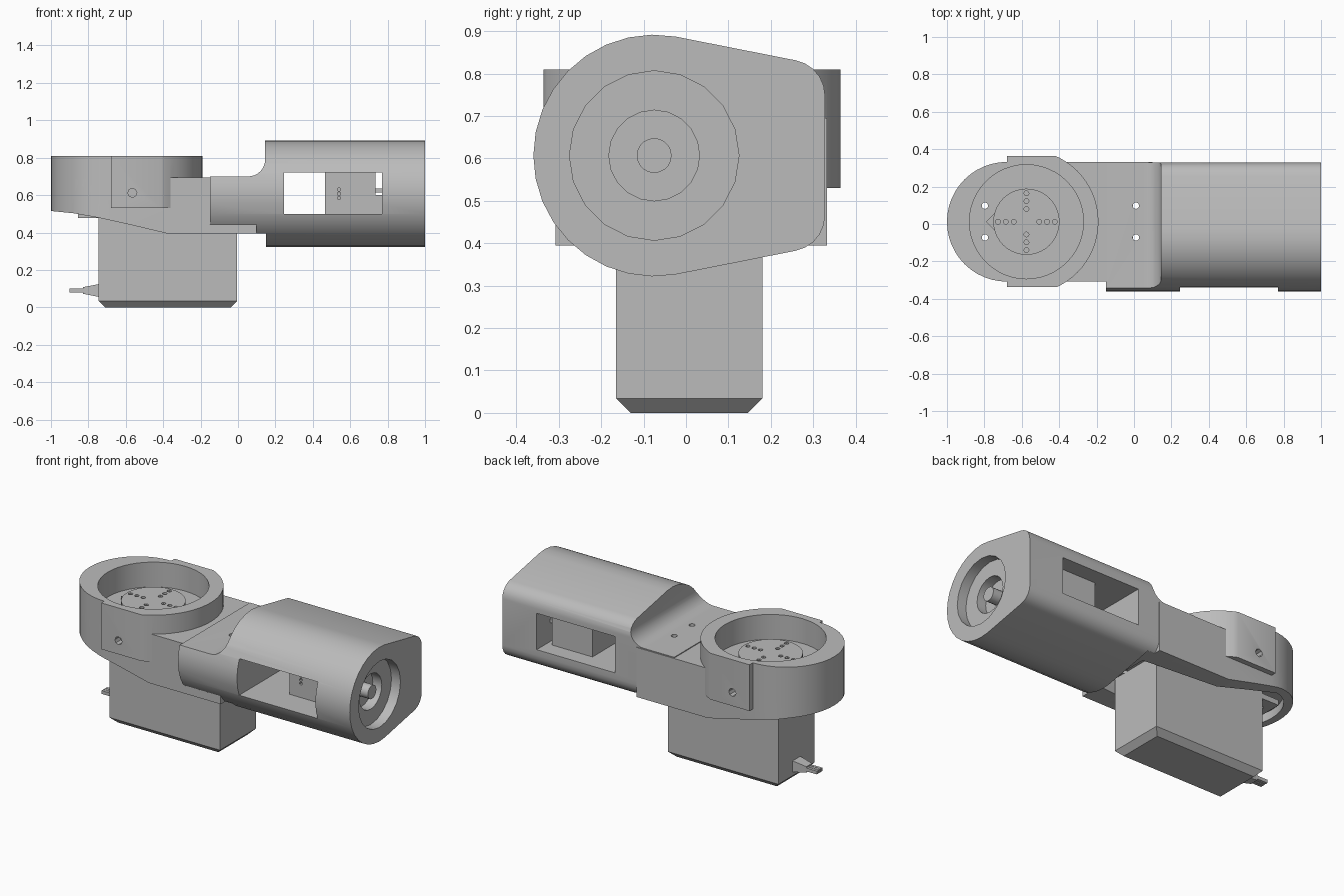
import bpy, bmesh
from math import sin, cos, pi, radians
from mathutils import Vector

cube = bpy.data.objects.get("Cube")
if cube:
    bpy.data.objects.remove(cube, do_unlink=True)

grey = bpy.data.materials.new("plain grey")
grey.use_nodes = True
grey.diffuse_color = (0.5, 0.5, 0.5, 1)
grey.node_tree.nodes["Principled BSDF"].inputs["Base Color"].default_value = (0.5, 0.5, 0.5, 1)

PLACE = {"x": lambda p, d: (d, p[0], p[1]),
         "y": lambda p, d: (p[0], d, p[1]),
         "z": lambda p, d: (p[0], p[1], d)}


def arc(cx, cy, r, a, b, n):
    steps = [radians(a + (b - a) * i / n) for i in range(n + 1)]
    return [(cx + r * cos(t), cy + r * sin(t)) for t in steps]


def prism(name, pts, axis, low, high):
    """Extrude a flat outline along an axis."""
    bm = bmesh.new()
    ends = [[bm.verts.new(PLACE[axis](p, d)) for p in pts] for d in (low, high)]
    for ring in ends:
        bm.faces.new(ring)
    n = len(pts)
    for i in range(n):
        j = (i + 1) % n
        bm.faces.new((ends[0][i], ends[0][j], ends[1][j], ends[1][i]))
    bmesh.ops.recalc_face_normals(bm, faces=bm.faces)
    mesh = bpy.data.meshes.new(name)
    bm.to_mesh(mesh)
    bm.free()
    mesh.materials.append(grey)
    obj = bpy.data.objects.new(name, mesh)
    bpy.context.collection.objects.link(obj)
    return obj


def disc(name, cx, cy, r, axis, low, high, sides=40):
    return prism(name, arc(cx, cy, r, 0, 360, sides)[:-1], axis, low, high)


def box(name, x, y, z):
    return prism(name, [(x[0], y[0]), (x[1], y[0]), (x[1], y[1]), (x[0], y[1])], "z", *z)


def combine(obj, other, operation="DIFFERENCE"):
    """Apply a boolean and remove the helper."""
    other.hide_render = True
    mod = obj.modifiers.new("cut", "BOOLEAN")
    mod.operation, mod.object, mod.solver = operation, other, "EXACT"
    bpy.ops.object.select_all(action="DESELECT")
    bpy.context.view_layer.objects.active = obj
    obj.select_set(True)
    bpy.ops.object.modifier_apply(modifier=mod.name)
    bpy.data.objects.remove(other, do_unlink=True)


CX, CY = -0.575, 0.012      # turntable axis
AY, AZ = -0.075, 0.607      # forearm axis
parts = []

# Forearm: egg-shaped section, stepped down towards the link
section = (arc(AY, AZ, 0.285, 80, 280, 18) + arc(0.243, 0.466, 0.085, -80, 0, 5)
           + arc(0.243, 0.748, 0.085, 0, 80, 5))
forearm = prism("forearm", section, "x", -0.15, 1)
step = [(-0.3, 0.7)] + arc(0.055, 0.79, 0.09, -90, 0, 8) + [(0.145, 1), (-0.3, 1)]
combine(forearm, prism("step_cutter", step, "y", -1, 1))
combine(forearm, box("under_cutter", (-0.3, 0.15), (-1, 1), (0, 0.395)))
combine(forearm, box("window_cutter", (0.245, 0.77), (-1, 1), (0.5, 0.72)))
combine(forearm, disc("bore_cutter", AY, AZ, 0.2, "x", 0.94, 1.1, 20))
combine(forearm, disc("socket_cutter", AY, AZ, 0.107, "x", 0.88, 1.1, 20))
parts.append(forearm)

# Output shaft in the forearm end
parts.append(disc("forearm_shaft", AY, AZ, 0.041, "x", 0.87, 0.95, 20))

# Inner motor behind the windows, with plug and pin holes
motor = box("inner_motor", (0.465, 0.735), (-0.17, 0.23), (0.495, 0.725))
for z in (0.585, 0.607, 0.63):
    combine(motor, disc("pin_cutter", 0.54, z, 0.009, "y", -0.3, -0.14, 12))
parts.append(motor)
parts.append(box("motor_flange", (0.73, 0.775), (-0.17, 0.17), (0.495, 0.6)))
parts.append(box("motor_plug", (0.73, 0.775), (-0.1, 0.2), (0.615, 0.635)))

# Link: side profile trimmed by a round-ended plan
plan = arc(-0.68, CY, 0.32, 90, 270, 24) + [(0.1, CY - 0.32), (0.1, CY + 0.32)]
side = [(-1.1, 0.52), (-1, 0.515), (-0.88, 0.503), (-0.75, 0.48), (-0.57, 0.44),
        (-0.38, 0.395), (0.1, 0.395), (0.1, 0.695), (-1.1, 0.695)]
link = prism("link", side, "y", -0.6, 0.6)
combine(link, prism("plan_cutter", plan, "z", 0, 1), "INTERSECT")

# Turntable housing: tall round end, clipped disc and side bosses
tall = arc(-0.68, CY, 0.32, 90, 270, 24) + [(-0.48, CY - 0.32), (-0.48, CY + 0.32)]
combine(link, prism("tall_end", tall, "z", 0.6, 0.81), "UNION")
boss = disc("boss", CX, CY, 0.385, "z", 0.53, 0.81, 64)
combine(boss, box("boss_clip", (-0.68, 0), (CY - 0.348, CY + 0.352), (0, 1)), "INTERSECT")
combine(link, boss, "UNION")
combine(link, disc("well_cutter", CX, CY, 0.305, "z", 0.66, 1, 48))
combine(link, disc("screw_cutter", -0.565, 0.612, 0.024, "y", -0.6, -0.29, 8))
combine(link, disc("screw_cutter", -0.565, 0.612, 0.024, "y", 0.31, 0.6, 8))

# Underside pocket shared by link and forearm
pocket = arc(-0.68, CY, 0.27, 110, 250, 16) + [(0.1, CY - 0.18), (0.1, CY + 0.18)]
for body in (link, forearm):
    combine(body, prism("pocket_cutter", pocket, "z", 0.2, 0.56))
parts.append(link)

# Servo with chamfered base and mounting flange
servo = box("servo", (-0.745, -0.005), (-0.165, 0.18), (0, 0.57))
bm = bmesh.new()
bm.from_mesh(servo.data)
base = [e for e in bm.edges if all(v.co.z < 0.01 for v in e.verts)]
bmesh.ops.bevel(bm, geom=base, offset=0.034, segments=1, affect="EDGES")
bm.to_mesh(servo.data)
bm.free()
parts.append(servo)
flange = box("servo_flange", (-0.855, 0.095), (-0.165, 0.18), (0.478, 0.51))
parts.append(flange)

# Mounting holes right through
for body in (link, forearm, flange):
    for x in (-0.797, 0.01):
        for y in (-0.072, 0.098):
            combine(body, disc("hole_cutter", x, y, 0.017, "z", 0.3, 1, 16))

# Turntable horn with a cross of small holes
horn = disc("horn", CX, CY, 0.177, "z", 0.65, 0.72, 40)
for k in range(4):
    way = Vector((cos(k * pi / 2), sin(k * pi / 2)))
    for d in (0.068, 0.11, 0.152):
        p = Vector((CX, CY)) + way * d
        combine(horn, disc("dot_cutter", p.x, p.y, 0.013, "z", 0.69, 0.8, 12))
parts.append(horn)
parts.append(prism("horn_pointer", [(-0.79, CY), (-0.745, CY - 0.045), (-0.745, CY + 0.045)],
                   "z", 0.65, 0.69))

# Cable: tapered strain relief and three wires
relief = box("cable_relief", (-0.83, -0.74), (-0.03, 0.045), (0.055, 0.125))
for v in relief.data.vertices:
    if v.co.x < -0.8:
        v.co.y = 0.008 + (v.co.y - 0.008) * 0.7
        v.co.z = 0.09 + (v.co.z - 0.09) * 0.5
parts.append(relief)
for i in (-1, 0, 1):
    parts.append(box("cable_wire", (-0.9, -0.82), (i * 0.019, i * 0.019 + 0.016), (0.08, 0.1)))

# Smooth round surfaces, keep edges sharp
bpy.ops.object.select_all(action="DESELECT")
for obj in parts:
    obj.select_set(True)
bpy.context.view_layer.objects.active = forearm
bpy.ops.object.shade_smooth_by_angle(angle=radians(30))
